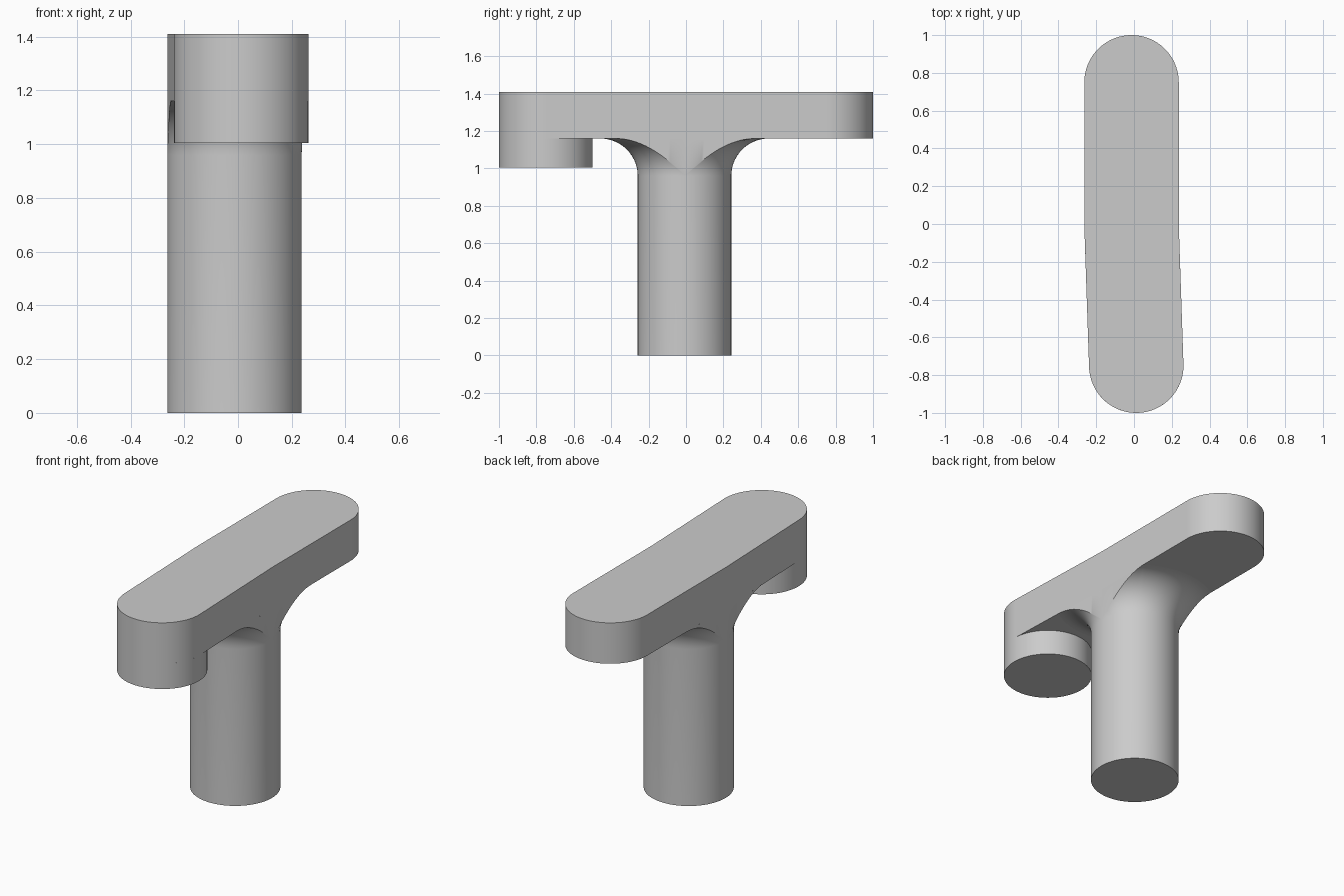
import bpy, bmesh, math
from mathutils import Vector

cube = bpy.data.objects.get("Cube")
if cube:
    bpy.data.objects.remove(cube, do_unlink=True)

R = 0.25                      # radius of stem, boss and bar ends
FILLET = 0.2                  # fillet radius under the bar
BAR_LOW, BAR_TOP, BOSS_LOW = 1.16, 1.41, 1.005
STEM = Vector((-0.013, -0.008))
BACK = Vector((-0.013, 0.75))
FRONT = Vector((0.012, -0.75))
ARMS = [(BACK - STEM).normalized(), (FRONT - STEM).normalized()]

grey = bpy.data.materials.new("light grey")
grey.use_nodes = True
colour = (0.6, 0.6, 0.6, 1)
grey.diffuse_color = colour
grey.node_tree.nodes["Principled BSDF"].inputs["Base Color"].default_value = colour


def finish(bm, name):
    bmesh.ops.remove_doubles(bm, verts=bm.verts, dist=1e-5)
    bmesh.ops.recalc_face_normals(bm, faces=bm.faces)
    mesh = bpy.data.meshes.new(name)
    bm.to_mesh(mesh)
    bm.free()
    mesh.materials.append(grey)
    obj = bpy.data.objects.new(name, mesh)
    bpy.context.collection.objects.link(obj)
    bpy.ops.object.select_all(action='DESELECT')
    obj.select_set(True)
    bpy.context.view_layer.objects.active = obj
    bpy.ops.object.shade_smooth_by_angle(angle=math.radians(30))


def prism(name, outline, low, high):
    bm = bmesh.new()
    face = bm.faces.new([bm.verts.new((p.x, p.y, low)) for p in outline])
    top = bmesh.ops.extrude_face_region(bm, geom=[face], use_keep_orig=True)
    verts = [v for v in top["geom"] if isinstance(v, bmesh.types.BMVert)]
    bmesh.ops.translate(bm, verts=verts, vec=(0, 0, high - low))
    finish(bm, name)


def arc(centre, start, sweep, steps):
    angles = [start + sweep * i / steps for i in range(steps + 1)]
    return [centre + R * Vector((math.cos(a), math.sin(a))) for a in angles]


# Bar: round ends joined by sides that bend slightly at the stem
tilt = math.atan2(FRONT.x - STEM.x, STEM.y - FRONT.y)
side = R * Vector((math.cos(tilt / 2), math.sin(tilt / 2)))
outline = arc(BACK, 0, math.pi, 48) + [STEM - side]
outline += arc(FRONT, math.pi + tilt, math.pi, 48) + [STEM + side]
prism("bar", outline, BAR_LOW, BAR_TOP)

# Boss under the front end
prism("front_boss", arc(FRONT, 0, math.tau, 96)[:-1], BOSS_LOW, BAR_LOW)


def bar_reach(d):
    """Distance from the stem axis to the bar's side, in direction d."""
    reach = R
    for arm in ARMS:
        if d.dot(arm) > 0:
            reach = max(reach, R / max(abs(d.cross(arm)), 0.1))
    return reach


# Stem: flares into the bar with a fillet trimmed flush to the bar's sides
bm = bmesh.new()
columns, COUNT, STEPS = [], 128, 14
for i in range(COUNT):
    a = math.tau * i / COUNT
    d = Vector((math.cos(a), math.sin(a)))
    flare = min(bar_reach(d) - R, FILLET)
    end = math.acos(1 - flare / FILLET)
    profile = [(R, 0)]
    for k in range(STEPS + 1):
        t = end * k / STEPS
        profile.append((R + FILLET * (1 - math.cos(t)),
                        BAR_LOW - FILLET + FILLET * math.sin(t)))
    profile.append((R + flare, BAR_LOW))
    columns.append([bm.verts.new((*(STEM + d * r), z)) for r, z in profile])
for i, col in enumerate(columns):
    nxt = columns[(i + 1) % COUNT]
    for k in range(len(col) - 1):
        bm.faces.new((col[k], nxt[k], nxt[k + 1], col[k + 1]))
bm.faces.new([c[0] for c in columns])
finish(bm, "stem")
